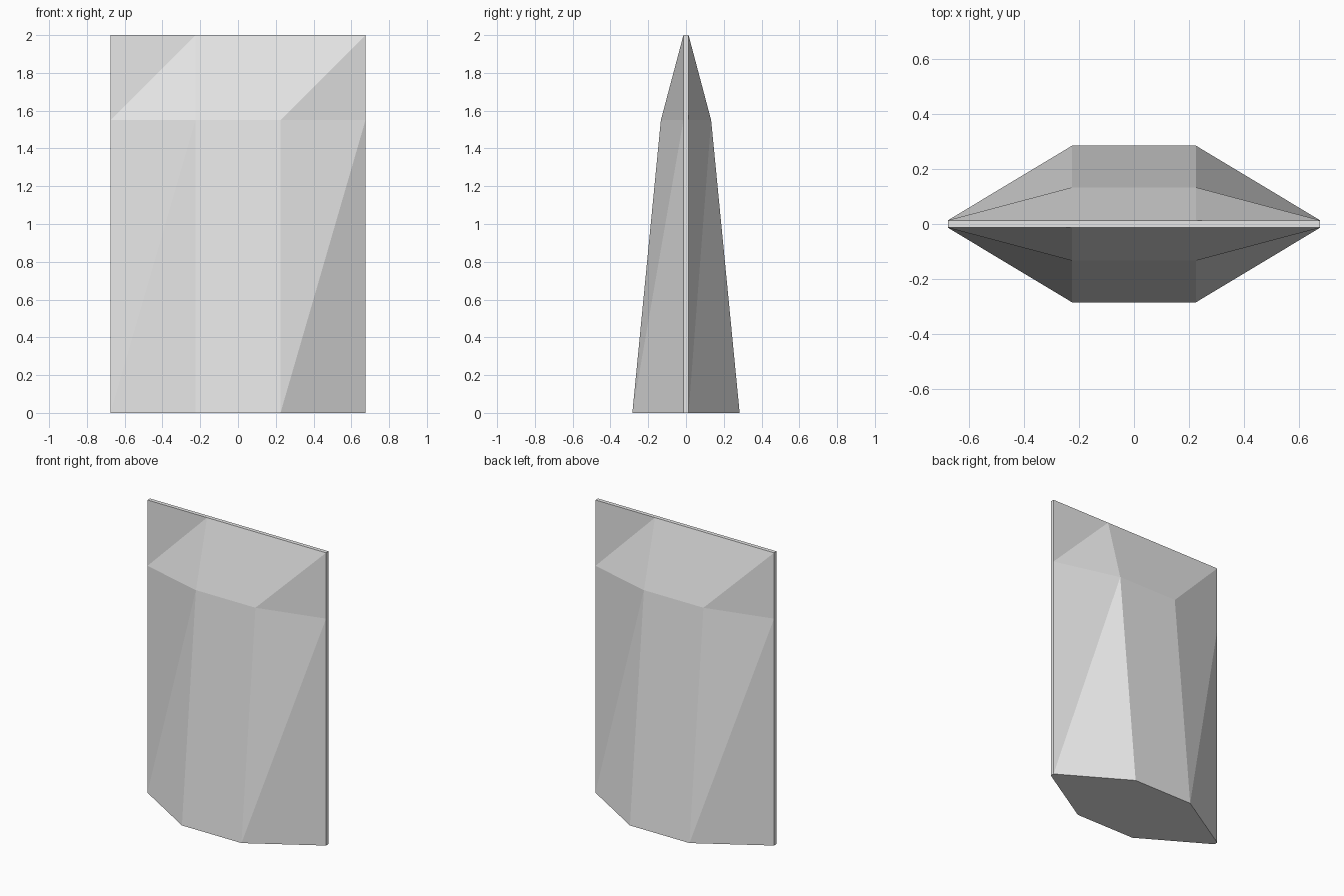
import bpy
import bmesh
from mathutils import Matrix

if "Cube" in bpy.data.objects:
    bpy.data.objects.remove(bpy.data.objects["Cube"], do_unlink=True)

# Main dimensions
OUTER, INNER = 0.675, 0.225      # half widths of the panel and its raised middle
EDGE, MID, BASE = 0.0135, 0.133, 0.284   # half depths at rim, shoulder and foot
SHOULDER, TOP = 1.55, 2.0

# Plain grey material
grey = bpy.data.materials.new("plain_grey")
grey.use_nodes = True
colour = (0.8, 0.8, 0.8, 1.0)
grey.diffuse_color = colour
grey.node_tree.nodes["Principled BSDF"].inputs["Base Color"].default_value = colour

bm = bmesh.new()
columns = (-OUTER, -INNER, INNER, OUTER)
rows = ((0.0, BASE), (SHOULDER, MID), (TOP, EDGE))


def faceted_side(turn):
    """One faceted side: a grid of columns and rows, split along rising diagonals."""
    grid = []
    for z, depth in rows:
        grid.append([bm.verts.new(turn @ Matrix.Translation(
            (x, -(depth if abs(x) == INNER else EDGE), z)).translation)
            for x in columns])
    for low, high in zip(grid, grid[1:]):
        for i in range(3):
            a, b, c, d = low[i], low[i + 1], high[i + 1], high[i]
            if i == 1:
                bm.faces.new((a, b, c, d))
            else:
                bm.faces.new((a, b, c))
                bm.faces.new((a, c, d))
    return grid


# The back is the front turned half way round
front = faceted_side(Matrix.Identity(4))
back = faceted_side(Matrix.Rotation(3.14159265, 4, "Z"))

# Thin rims on both sides
for near, far in ((front, back), (back, front)):
    for k in range(2):
        bm.faces.new((near[k][3], far[k][0], far[k + 1][0], near[k + 1][3]))

# Top strip and flat foot
bm.faces.new(front[2] + back[2])
bm.faces.new(front[0] + back[0])

bmesh.ops.recalc_face_normals(bm, faces=bm.faces)
mesh = bpy.data.meshes.new("faceted_wedge_block")
bm.to_mesh(mesh)
bm.free()
mesh.materials.append(grey)
block = bpy.data.objects.new("faceted_wedge_block", mesh)
bpy.context.scene.collection.objects.link(block)
